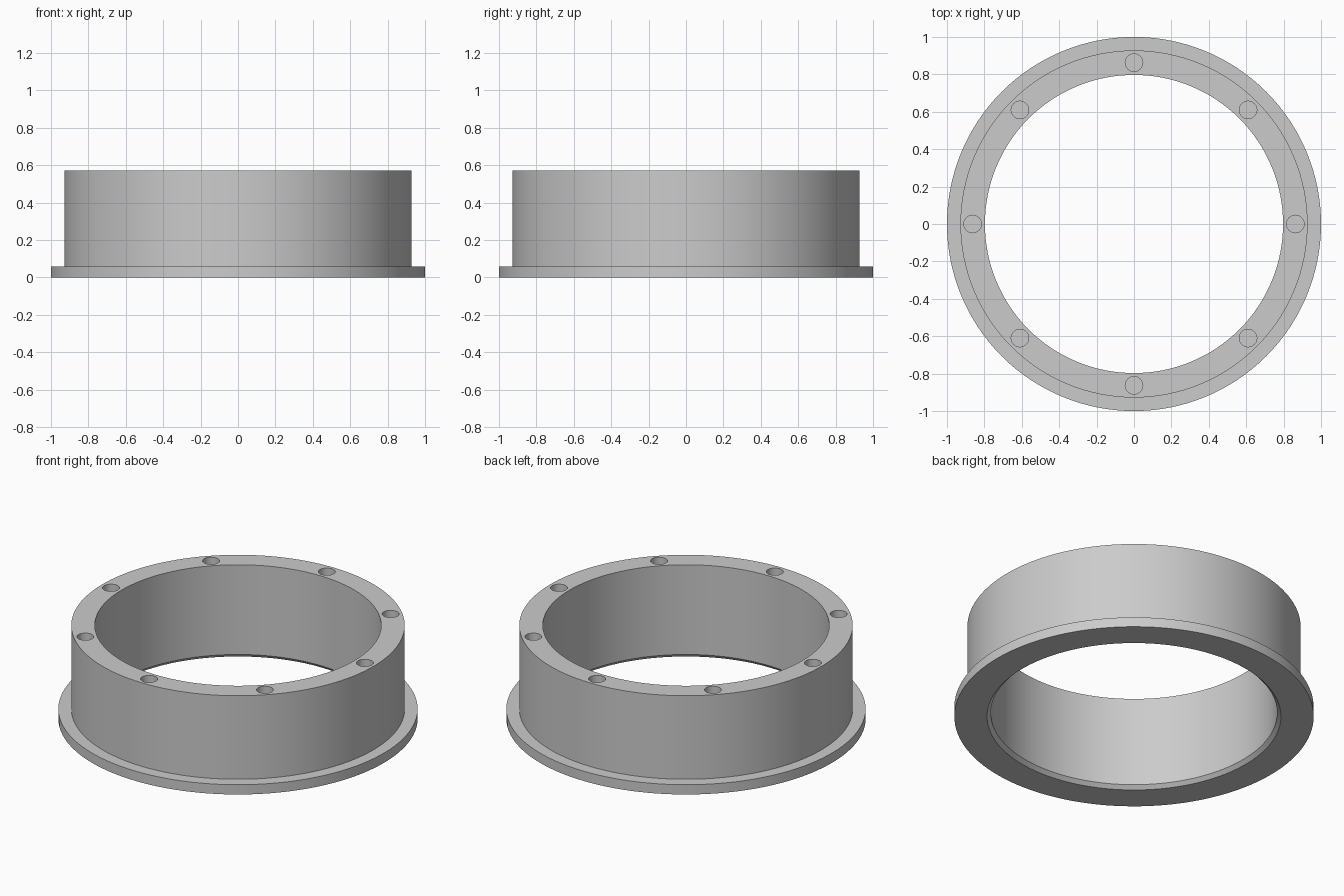
import bpy, bmesh, math

if "Cube" in bpy.data.objects:
    bpy.data.objects.remove(bpy.data.objects["Cube"])

SEGMENTS = 128
HOLES = 8
TOP, FLANGE_TOP = 0.573, 0.06
BORE, BODY, RIM = 0.797, 0.928, 1.0
HOLE_RADIUS, HOLE_DEPTH = 0.047, 0.25

grey = bpy.data.materials.new("light grey")
grey.diffuse_color = (0.6, 0.6, 0.6, 1)
grey.use_nodes = True
grey.node_tree.nodes["Principled BSDF"].inputs["Base Color"].default_value = grey.diffuse_color


def mesh_object(name, bm):
    bmesh.ops.recalc_face_normals(bm, faces=bm.faces)
    mesh = bpy.data.meshes.new(name)
    bm.to_mesh(mesh)
    bm.free()
    mesh.materials.append(grey)
    obj = bpy.data.objects.new(name, mesh)
    bpy.context.collection.objects.link(obj)
    return obj


def lathe(name, profile):
    """Revolve a closed (radius, height) profile around z."""
    bm = bmesh.new()
    rings = []
    for i in range(SEGMENTS):
        a = 2 * math.pi * i / SEGMENTS
        rings.append([bm.verts.new((r * math.cos(a), r * math.sin(a), z))
                      for r, z in profile])
    n = len(profile)
    for i, ring in enumerate(rings):
        following = rings[(i + 1) % SEGMENTS]
        for j in range(n):
            k = (j + 1) % n
            bm.faces.new((ring[j], following[j], following[k], ring[k]))
    return mesh_object(name, bm)


# Flanged ring with a small chamfer at the bottom of the bore
ring = lathe("flanged_ring", [
    (BORE + 0.021, 0), (RIM, 0), (RIM, FLANGE_TOP), (BODY, FLANGE_TOP),
    (BODY, TOP), (BORE, TOP), (BORE, 0.022)])

# Cutters for the blind bolt holes in the top face
bm = bmesh.new()
for i in range(HOLES):
    a = 2 * math.pi * i / HOLES
    hole = bmesh.ops.create_cone(
        bm, cap_ends=True, segments=32, radius1=HOLE_RADIUS,
        radius2=HOLE_RADIUS, depth=2 * HOLE_DEPTH)
    centre = (BORE + BODY) / 2
    bmesh.ops.translate(bm, verts=hole["verts"],
                        vec=(centre * math.cos(a), centre * math.sin(a), TOP))
cutter = mesh_object("bolt_hole_cutter", bm)
cutter.hide_render = True

# Cut the holes, then smooth the curved walls
cut = ring.modifiers.new("bolt_holes", "BOOLEAN")
cut.operation = "DIFFERENCE"
cut.solver = "EXACT"
cut.object = cutter
bpy.context.view_layer.objects.active = ring
ring.select_set(True)
bpy.ops.object.modifier_apply(modifier=cut.name)
bpy.data.objects.remove(cutter)
bpy.ops.object.shade_smooth_by_angle(angle=math.radians(30))
